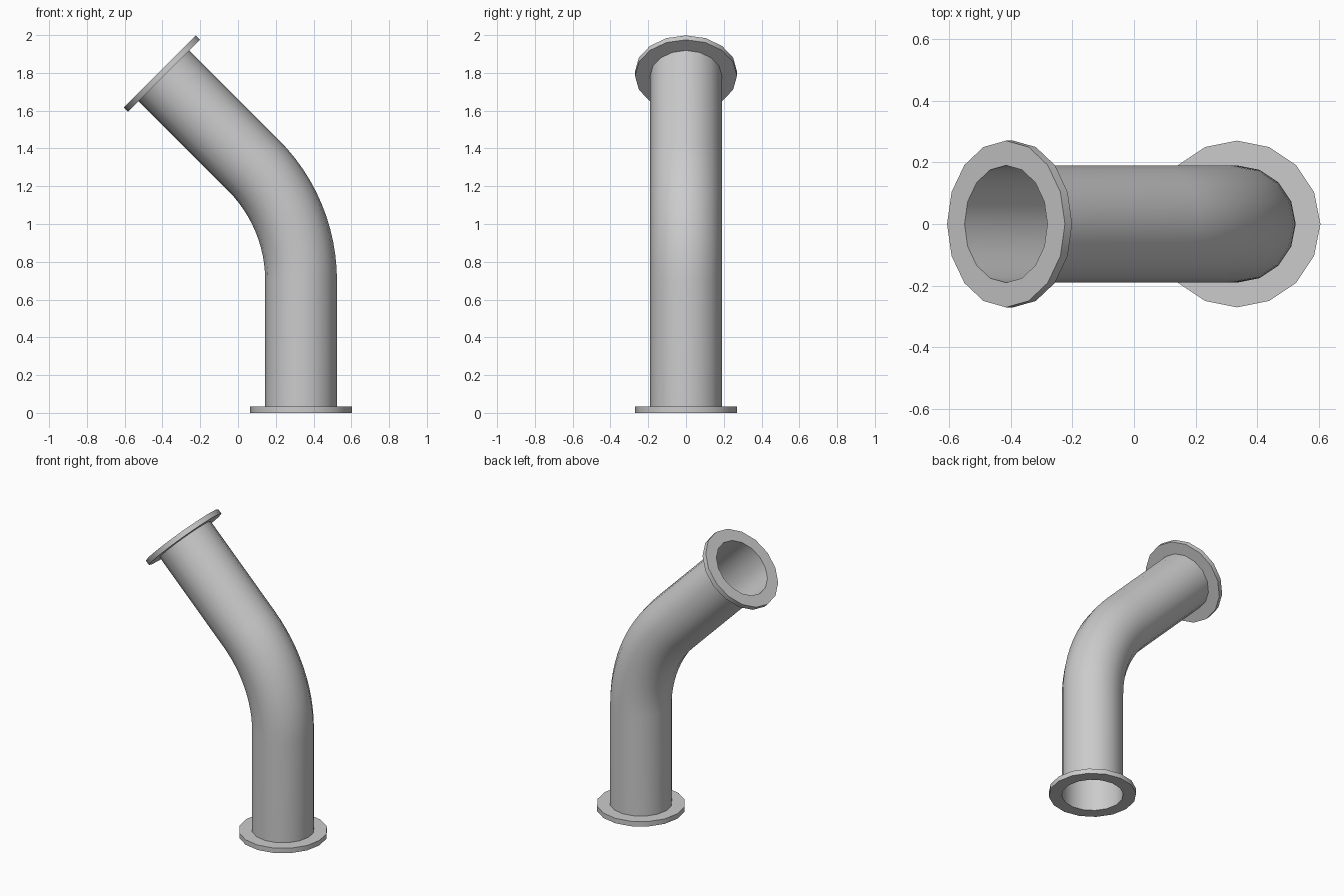
import bpy
import bmesh
from math import cos, sin, pi, tan
from mathutils import Matrix, Vector

cube = bpy.data.objects.get("Cube")
if cube:
    bpy.data.objects.remove(cube, do_unlink=True)

SIDES = 16
PIPE_R, FLANGE_R, FLANGE_T = 0.19, 0.27, 0.033
STRAIGHT, BEND_R, BEND = 0.701, 0.864, pi / 4
BEND_STEPS = 12
BASE_X = 0.334

steel = bpy.data.materials.new("grey_steel")
steel.use_nodes = True
colour = (0.6, 0.6, 0.6, 1)
steel.diffuse_color = colour
steel.node_tree.nodes["Principled BSDF"].inputs["Base Color"].default_value = colour


def frame(angle, along=0.0):
    """Frame on the bend at an angle, moved along its own axis."""
    centre = Vector((BASE_X - BEND_R * (1 - cos(angle)), 0, STRAIGHT + BEND_R * sin(angle)))
    turn = Matrix.Rotation(-angle, 4, 'Y')
    return Matrix.Translation(centre) @ turn @ Matrix.Translation((0, 0, along))


def add_ring(bm, matrix, radius):
    return [bm.verts.new(matrix @ Vector((radius * cos(a), radius * sin(a), 0)))
            for a in (2 * pi * i / SIDES for i in range(SIDES))]


def loft(name, sections, closed=False):
    """Join (matrix, radius) rings into a smooth shaded surface."""
    bm = bmesh.new()
    rings = [add_ring(bm, m, r) for m, r in sections]
    pairs = list(zip(rings, rings[1:]))
    if closed:
        pairs.append((rings[-1], rings[0]))
    for low, high in pairs:
        for i in range(SIDES):
            j = (i + 1) % SIDES
            bm.faces.new((low[i], low[j], high[j], high[i]))
    if closed:
        bmesh.ops.recalc_face_normals(bm, faces=bm.faces)
    mesh = bpy.data.meshes.new(name)
    bm.to_mesh(mesh)
    bm.free()
    mesh.materials.append(steel)
    obj = bpy.data.objects.new(name, mesh)
    bpy.context.collection.objects.link(obj)
    bpy.ops.object.select_all(action='DESELECT')
    obj.select_set(True)
    bpy.context.view_layer.objects.active = obj
    bpy.ops.object.shade_smooth_by_angle(angle=pi / 6)
    return obj


def flange(name, angle, start):
    low, high = frame(angle, start), frame(angle, start + FLANGE_T)
    loft(name, [(low, PIPE_R), (low, FLANGE_R), (high, FLANGE_R), (high, PIPE_R)], closed=True)


# Open bent tube between the two flanges
tube_end = STRAIGHT - FLANGE_T
path = [frame(0, -tube_end)]
path += [frame(BEND * i / BEND_STEPS) for i in range(BEND_STEPS + 1)]
path.append(frame(BEND, tube_end))
loft("bent_pipe", [(m, PIPE_R) for m in path])

# End flanges
flange("bottom_flange", 0, -STRAIGHT)
flange("top_flange", BEND, tube_end)
